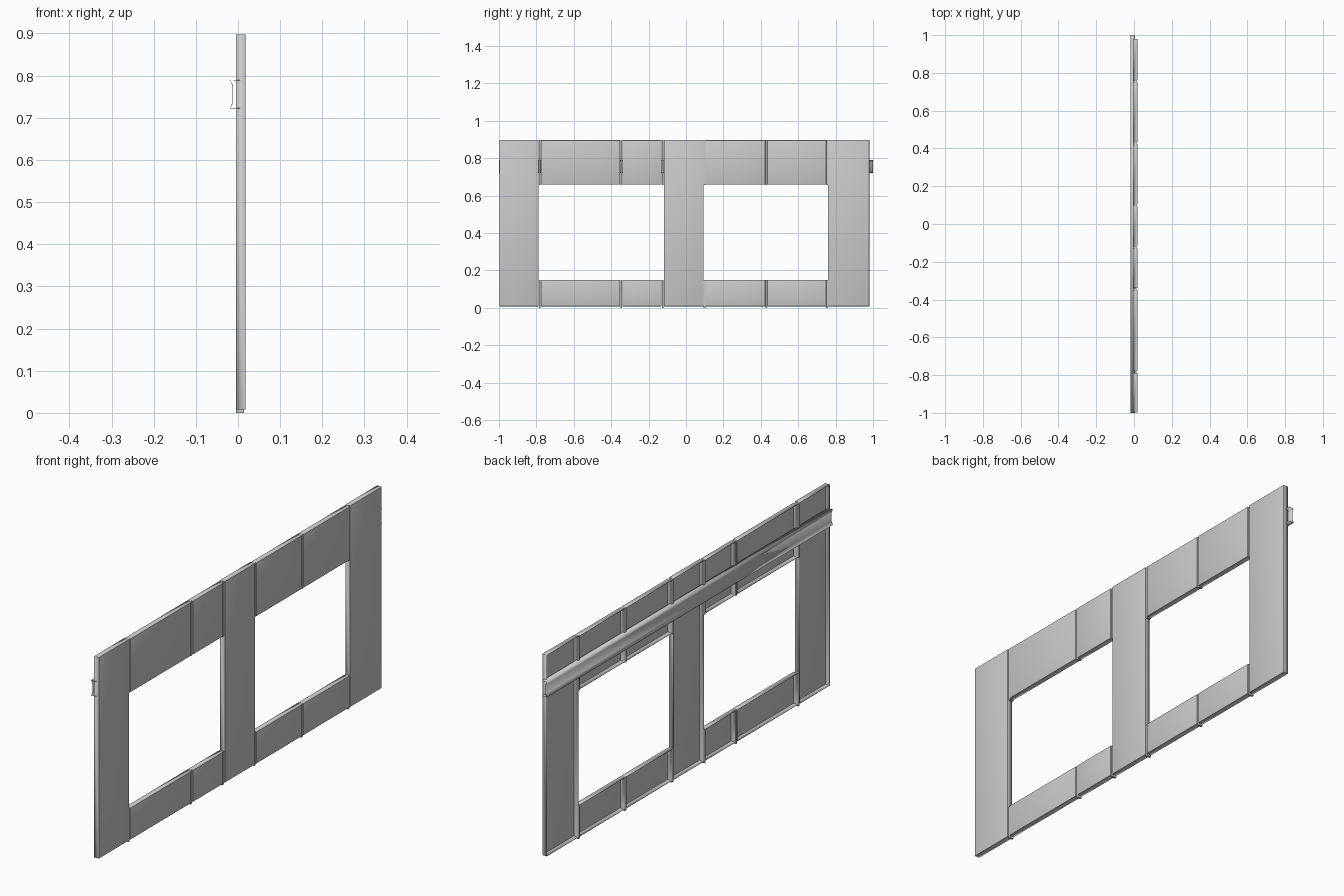
import bpy, bmesh

if "Cube" in bpy.data.objects:
    bpy.data.objects.remove(bpy.data.objects["Cube"])

BACK, FRONT = -0.005, 0.018


def finish(name, bm, thickness):
    bmesh.ops.recalc_face_normals(bm, faces=bm.faces)
    mesh = bpy.data.meshes.new(name)
    bm.to_mesh(mesh)
    bm.free()
    ob = bpy.data.objects.new(name, mesh)
    bpy.context.collection.objects.link(ob)
    if thickness:
        mod = ob.modifiers.new("sheet", 'SOLIDIFY')
        mod.thickness = thickness
        mod.offset = -1
    bpy.ops.object.select_all(action='DESELECT')
    ob.select_set(True)
    bpy.context.view_layer.objects.active = ob
    bpy.ops.object.shade_smooth_by_angle(angle=0.6)
    return ob


def box(x0, x1, y0, y1, z0, z1):
    bm = bmesh.new()
    bmesh.ops.create_cube(bm, size=1)
    for v in bm.verts:
        v.co = (x1 if v.co.x > 0 else x0,
                y1 if v.co.y > 0 else y0,
                z1 if v.co.z > 0 else z0)
    return bm


def pan(name, y0, y1, z0, z1):
    """Folded sheet tray: flat front, flanged edges, open back."""
    bm = box(BACK, FRONT, y0, y1, z0, z1)
    bmesh.ops.recalc_face_normals(bm, faces=bm.faces)
    front = [e for e in bm.edges if all(v.co.x > 0.01 for v in e.verts)]
    bmesh.ops.bevel(bm, geom=front, offset=0.0015, segments=2,
                    profile=0.5, affect='EDGES')
    back = [f for f in bm.faces if all(v.co.x < BACK + 1e-5 for v in f.verts)]
    bmesh.ops.delete(bm, geom=back, context='FACES_ONLY')
    # Normals point outwards from the open tray
    return finish(name, bm, 0.002)


# Three upright panels
for name, y0, y1 in (("left_post", -0.998, -0.788),
                     ("middle_post", -0.118, 0.094),
                     ("right_post", 0.759, 0.98)):
    pan(name, y0, y1, 0.008, 0.898)

# Top and bottom rows of cross panels
spans = ((-0.776, -0.352), (-0.340, -0.130), (0.104, 0.424), (0.434, 0.750))
for i, (y0, y1) in enumerate(spans):
    pan(f"top_panel_{i + 1}", y0, y1, 0.660, 0.896)
    pan(f"bottom_panel_{i + 1}", y0, y1, 0.008, 0.148)

# Narrow joint strips between neighbouring panels
for i, y in enumerate((-0.782, -0.346, -0.124, 0.099, 0.429, 0.7545)):
    for row, z0, z1 in (("top", 0.656, 0.896), ("bottom", 0.0, 0.148)):
        finish(f"{row}_joint_strip_{i + 1}",
               box(BACK, 0.014, y - 0.005, y + 0.005, z0, z1), 0)

# Rear rail: channel with flared edges facing backwards
profile = [(0.005, 0.79), (-0.019, 0.79), (-0.013, 0.775),
           (-0.013, 0.737), (-0.019, 0.722), (0.005, 0.722)]
bm = bmesh.new()
ends = [[bm.verts.new((x, y, z)) for x, z in profile] for y in (-1, 1)]
for i in range(len(profile) - 1):
    bm.faces.new((ends[0][i], ends[0][i + 1], ends[1][i + 1], ends[1][i]))
finish("rear_rail", bm, 0.0015)
